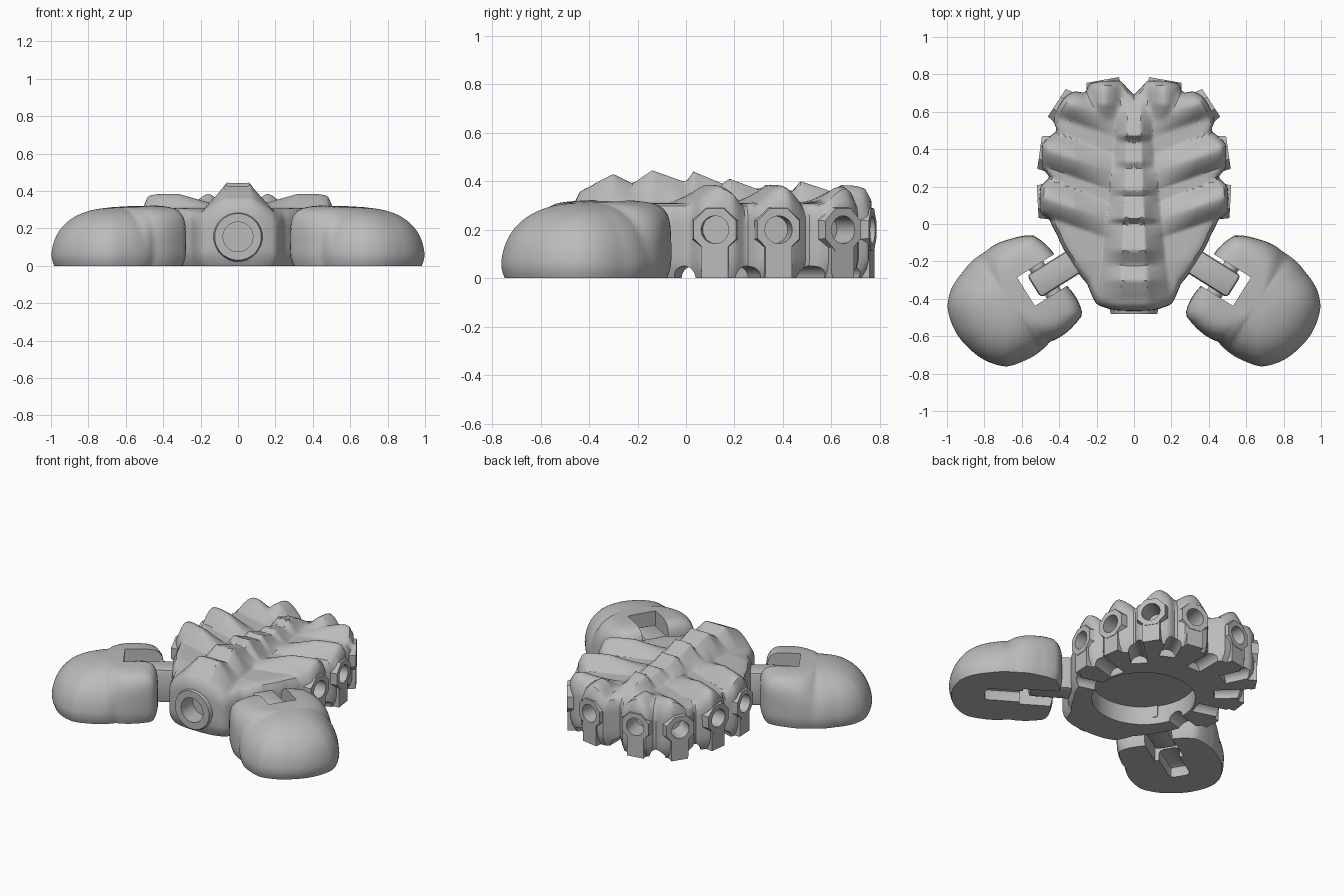
import bpy, bmesh, math
from mathutils import Matrix, Vector

if "Cube" in bpy.data.objects:
    bpy.data.objects.remove(bpy.data.objects["Cube"])

grey = bpy.data.materials.new("plain grey")
grey.use_nodes = True
grey.diffuse_color = (0.5, 0.5, 0.5, 1)
grey.node_tree.nodes["Principled BSDF"].inputs["Base Color"].default_value = (0.5, 0.5, 0.5, 1)


def finish(name, bm):
    bmesh.ops.recalc_face_normals(bm, faces=bm.faces)
    mesh = bpy.data.meshes.new(name)
    bm.to_mesh(mesh)
    bm.free()
    obj = bpy.data.objects.new(name, mesh)
    bpy.context.collection.objects.link(obj)
    mesh.materials.append(grey)
    return obj


def activate(obj):
    bpy.ops.object.select_all(action="DESELECT")
    obj.select_set(True)
    bpy.context.view_layer.objects.active = obj


def smooth(obj, degrees=35):
    activate(obj)
    bpy.ops.object.shade_smooth_by_angle(angle=math.radians(degrees))


def boolean(obj, other, operation):
    mod = obj.modifiers.new("shape", "BOOLEAN")
    mod.operation, mod.object, mod.solver = operation, other, "EXACT"
    mod.use_self = True
    activate(obj)
    bpy.ops.object.modifier_apply(modifier=mod.name)
    bpy.data.objects.remove(other)


def interp(points, v):
    if v <= points[0][0]:
        return points[0][1]
    for (a, p), (b, q) in zip(points, points[1:]):
        if v <= b:
            return p + (q - p) * (v - a) / (b - a)
    return points[-1][1]


def add_box(bm, centre, size, angle=0, bevel=0):
    m = Matrix.Translation(centre) @ Matrix.Rotation(angle, 4, "Z") @ Matrix.Diagonal((*size, 1))
    verts = bmesh.ops.create_cube(bm, size=1, matrix=m)["verts"]
    if bevel:
        edges = list({e for v in verts for e in v.link_edges})
        bmesh.ops.bevel(bm, geom=edges, offset=bevel, segments=2, affect="EDGES", profile=0.5)


def add_rod(bm, centre, angle, radius, length, sides=32, tip=None):
    """Horizontal cylinder pointing along the given heading."""
    m = (Matrix.Translation(centre) @ Matrix.Rotation(angle, 4, "Z")
         @ Matrix.Rotation(math.pi / 2, 4, "Y") @ Matrix.Rotation(math.pi / sides, 4, "Z"))
    bmesh.ops.create_cone(bm, cap_ends=True, segments=sides, radius1=radius,
                          radius2=tip or radius, depth=length, matrix=m)


def add_dome(bm, centre, outline, height, power, segments, top_rings, wall_rings):
    """Flat-bottomed lump over a star-shaped outline, with a height rule for the top."""
    cx, cy = centre
    polar = sorted((math.atan2(y - cy, x - cx), math.hypot(x - cx, y - cy)) for x, y in outline)
    turn = 2 * math.pi
    polar = [(polar[-1][0] - turn, polar[-1][1])] + polar + [(polar[0][0] + turn, polar[0][1])]
    rings = []
    for k in range(1, top_rings + wall_rings + 1):
        ring = []
        for i in range(segments):
            a = -math.pi + turn * i / segments
            n = power(a)
            corner = 0.5 ** (1 / n)
            if k <= top_rings:
                s = corner * k / top_rings
                f = (1 - s ** n) ** (1 / n)
            else:
                f = corner * (1 - (k - top_rings) / wall_rings)
                s = (1 - f ** n) ** (1 / n)
                s *= 1 - 0.05 * max(0, 1 - f / 0.25) ** 2
            r = interp(polar, a) * s
            x, y = cx + r * math.cos(a), cy + r * math.sin(a)
            ring.append(bm.verts.new((x, y, f * height(x, y))))
        rings.append(ring)
    peak = bm.verts.new((cx, cy, height(cx, cy)))
    for i in range(segments):
        j = (i + 1) % segments
        bm.faces.new((peak, rings[0][i], rings[0][j]))
        for low, high in zip(rings, rings[1:]):
            bm.faces.new((low[i], high[i], high[j], low[j]))
    bm.faces.new(rings[-1])


# Body: half outline from front to back, spine profile along y, leg sockets (x, y, heading)
HALF = [(0.13, -0.455), (0.2, -0.43), (0.25, -0.32), (0.34, -0.19), (0.41, -0.06), (0.45, 0.02),
        (0.5, 0.06), (0.5, 0.2), (0.45, 0.25), (0.49, 0.3), (0.49, 0.43), (0.41, 0.5),
        (0.43, 0.54), (0.42, 0.6), (0.37, 0.68), (0.32, 0.71), (0.26, 0.7), (0.24, 0.75),
        (0.17, 0.765), (0.07, 0.765), (0.03, 0.72)]
SPINE = [(-0.48, 0.36), (-0.4, 0.38), (-0.3, 0.43), (-0.22, 0.39), (-0.14, 0.445), (0, 0.395),
         (0.03, 0.44), (0.15, 0.39), (0.18, 0.41), (0.3, 0.365), (0.33, 0.385), (0.44, 0.355),
         (0.47, 0.4), (0.58, 0.365), (0.66, 0.32), (0.7, 0.3)]
LEGS = [(0.5, 0.12, -3), (0.49, 0.38, 8), (0.4, 0.64, 33), (0.165, 0.755, 80)]


def body_height(x, y):
    ax = abs(x)
    base = 0.31 + 0.04 * max(0, 0.1 - ax) - 0.12 * max(0, -0.2 - y) * ax / 0.2
    # raised ribs sweep from the spine out to the sockets
    rib = 0
    for lx, ly, heading in LEGS:
        if heading > 60:
            d = abs(ax - 0.16) / 0.09
            weight = min(1, max(0, (y - 0.52) / 0.12))
        else:
            d = abs(y - ly - 0.03 + 0.35 * (lx - ax)) / 0.1
            weight = min(1, max(0, (ax - 0.06) / 0.26))
        rib = max(rib, weight * max(0, 1 - d ** 1.6))
    base += 0.075 * rib
    width = interp([(-0.4, 0.2), (-0.2, 0.17), (0.1, 0.14), (0.45, 0.1)], y)
    ridge = min(1, max(0, 1.6 * (1 - ax / width)))
    return base + max(0, interp(SPINE, y) - base) * ridge


bm = bmesh.new()
outline = HALF + [(-x, y) for x, y in HALF] + [(0, 0.69), (0, -0.465)]
add_dome(bm, (0, 0.15), outline, body_height, lambda a: 16, 220, 44, 8)
body = finish("body", bm)

# Socket bosses, leg pillars and the round front collar
bm = bmesh.new()
for side in (1, -1):
    for x, y, heading in LEGS:
        a = math.radians(heading if side > 0 else 180 - heading)
        out = Vector((math.cos(a), math.sin(a), 0))
        spot = Vector((side * x, y, 0.2))
        add_rod(bm, spot - out * 0.04, a, 0.115, 0.11, 8, 0.095)
        add_box(bm, spot - out * 0.06 - Vector((0, 0, 0.1)), (0.145, 0.11, 0.2), a)
add_rod(bm, (0, -0.43, 0.155), -math.pi / 2, 0.15, 0.1, 24, 0.125)
boolean(body, finish("bosses", bm), "UNION")

# Socket holes, round underside recess and small arches between the legs
bm = bmesh.new()
for side in (1, -1):
    for x, y, heading in LEGS:
        a = math.radians(heading if side > 0 else 180 - heading)
        add_rod(bm, (side * x, y, 0.2), a, 0.057, 0.24)
    for x, y in ((0.44, -0.01), (0.45, 0.25), (0.4, 0.5), (0.28, 0.7)):
        a = math.atan2(y - 0.12, side * x)
        add_rod(bm, (side * x, y, 0), a, 0.05, 0.3)
add_rod(bm, (0, 0.7, 0), math.pi / 2, 0.05, 0.3)
add_rod(bm, (0, -0.46, 0.155), -math.pi / 2, 0.08, 0.2)
bmesh.ops.create_cone(bm, cap_ends=True, segments=64, radius1=0.31, radius2=0.31, depth=0.24,
                      matrix=Matrix.Translation((0, 0.09, 0)))
boolean(body, finish("body_cutter", bm), "DIFFERENCE")
smooth(body)

# Claws with a hinge slot, and the links that join them to the body
CLAW = [(0.54, -0.06), (0.66, -0.08), (0.8, -0.15), (0.92, -0.26), (0.985, -0.36), (1, -0.44),
        (0.97, -0.55), (0.88, -0.67), (0.78, -0.74), (0.68, -0.765), (0.59, -0.735),
        (0.45, -0.63), (0.31, -0.53), (0.275, -0.485), (0.29, -0.43), (0.37, -0.32), (0.47, -0.11)]
TILT = math.radians(-32)

for side, word in ((1, "left"), (-1, "right")):
    tilt = TILT if side > 0 else math.pi - TILT
    along = Vector((math.cos(tilt), math.sin(tilt), 0))

    def spot(distance, z):
        """Point on the hinge axis, measured outward from the link's tip."""
        return Vector((side * 0.535, -0.335, z)) + along * distance

    def claw_height(x, y):
        return 0.33 - 0.06 * math.hypot(abs(x) - 0.4, y + 0.28)

    bm = bmesh.new()
    add_dome(bm, (side * 0.66, -0.42), [(side * x, y) for x, y in CLAW], claw_height,
             lambda a: 2.6 + 6 * max(0, -math.cos(a - tilt)), 96, 16, 12)
    claw = finish(word + "_claw", bm)
    bm = bmesh.new()
    add_box(bm, spot(-0.2, 0.2), (0.5, 0.18, 0.6), tilt)
    boolean(claw, finish("slot_cutter", bm), "DIFFERENCE")
    bm = bmesh.new()
    add_box(bm, spot(0.12, 0), (0.3, 0.13, 0.14), tilt, 0.03)
    boolean(claw, finish("scoop_cutter", bm), "DIFFERENCE")
    smooth(claw)

    bm = bmesh.new()
    add_box(bm, spot(-0.19, 0.15), (0.38, 0.14, 0.22), tilt, 0.02)
    smooth(finish(word + "_link", bm))
    bm = bmesh.new()
    add_rod(bm, spot(-0.07, 0.15), tilt + math.pi / 2, 0.045, 0.22, 20)
    smooth(finish(word + "_hinge_pin", bm))
